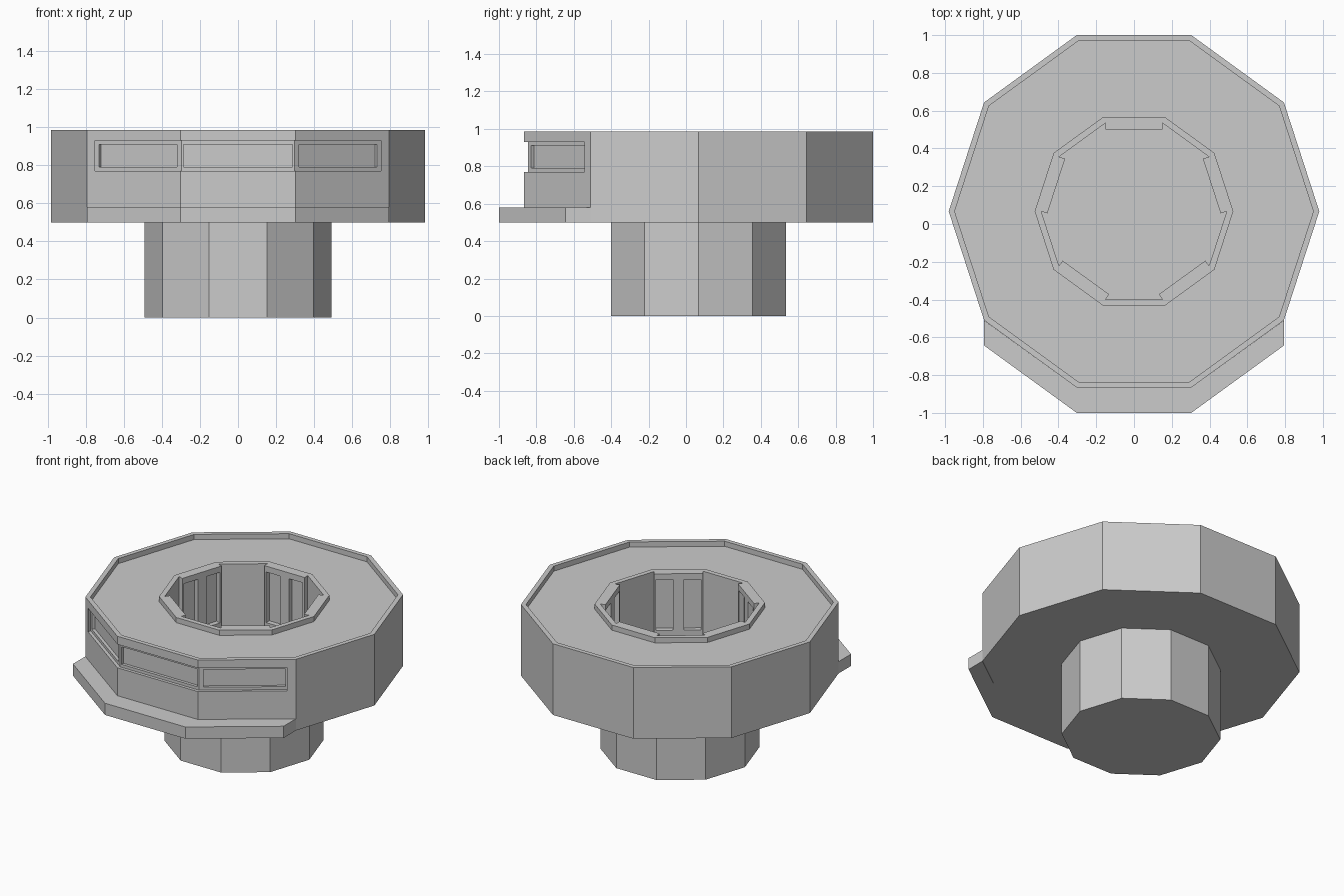
import bpy, bmesh, math
from mathutils import Vector

if "Cube" in bpy.data.objects:
    bpy.data.objects.remove(bpy.data.objects["Cube"])

CY = 0.067                      # decagon axis sits slightly behind the origin
C18 = math.cos(math.pi / 10)


def finish(name, bm):
    bmesh.ops.recalc_face_normals(bm, faces=bm.faces)
    me = bpy.data.meshes.new(name)
    bm.to_mesh(me)
    bm.free()
    ob = bpy.data.objects.new(name, me)
    bpy.context.collection.objects.link(ob)
    return ob


def prism(bm, pts, z0, z1):
    """Extruded outline between two heights."""
    lo = [bm.verts.new((x, y, z0)) for x, y in pts]
    hi = [bm.verts.new((x, y, z1)) for x, y in pts]
    bm.faces.new(lo)
    bm.faces.new(hi)
    n = len(pts)
    for i in range(n):
        j = (i + 1) % n
        bm.faces.new((lo[i], lo[j], hi[j], hi[i]))


def decagon(apothem):
    r = apothem / C18
    return [(r * math.cos(i * math.pi / 5), CY + r * math.sin(i * math.pi / 5)) for i in range(10)]


def block(bm, deg, r0, r1, t0, t1, z0, z1):
    """Box facing the axis at an angle: radial r0-r1, sideways t0-t1."""
    a = math.radians(deg)
    c, s = math.cos(a), math.sin(a)
    pts = [(r * c - t * s, CY + r * s + t * c)
           for r, t in ((r0, t0), (r1, t0), (r1, t1), (r0, t1))]
    prism(bm, pts, z0, z1)


def cut(ob, bm):
    """Subtract the cutter and bake the result."""
    cutter = finish("cutter", bm)
    cutter.hide_render = True
    mod = ob.modifiers.new("cut", 'BOOLEAN')
    mod.operation = 'DIFFERENCE'
    mod.solver = 'EXACT'
    mod.object = cutter
    bpy.context.view_layer.objects.active = ob
    bpy.ops.object.modifier_apply(modifier=mod.name)
    bpy.data.objects.remove(cutter)


# Head: ten-sided ring with outer lip, sunken deck and inner collar
profile = [(0.933, 0.5), (0.933, 0.985), (0.903, 0.985), (0.903, 0.95),
           (0.5, 0.95), (0.5, 0.985), (0.467, 0.985), (0.467, 0.5)]
bm = bmesh.new()
loops = [[bm.verts.new((x, y, z)) for x, y in decagon(a)] for a, z in profile]
for k, lo in enumerate(loops):
    hi = loops[(k + 1) % len(loops)]
    for i in range(10):
        j = (i + 1) % 10
        bm.faces.new((lo[i], lo[j], hi[j], hi[i]))
head = finish("head", bm)

# Sunken window band across the three front faces
bm = bmesh.new()
prism(bm, [(-0.75, -1.1), (0.75, -1.1), (0.75, -0.516), (0.296, -0.845),
           (-0.296, -0.845), (-0.75, -0.516)], 0.77, 0.93)
cut(head, bm)

# Window panes set deeper in the band
bm = bmesh.new()
block(bm, -90, 0.892, 0.96, -0.285, 0.285, 0.79, 0.91)
block(bm, -54, 0.892, 0.96, -0.267, 0.24, 0.79, 0.91)
block(bm, -126, 0.892, 0.96, -0.24, 0.267, 0.79, 0.91)
cut(head, bm)

# Stem, which also closes the bottom of the bore
bm = bmesh.new()
prism(bm, decagon(0.467), 0.0, 0.5)
finish("stem", bm)

# Front balcony step
bm = bmesh.new()
prism(bm, [(-0.794, -0.51), (-0.794, -0.643), (-0.303, -1.0), (0.303, -1.0),
           (0.794, -0.643), (0.794, -0.51), (0.303, -0.866), (-0.303, -0.866)], 0.5, 0.58)
finish("front_step", bm)

# Five slotted panels on alternate walls of the bore
for k in range(5):
    deg = 90 + 72 * k
    bm = bmesh.new()
    block(bm, deg, 0.433, 0.467, -0.152, 0.152, 0.5, 0.985)
    panel = finish("bore_panel_%d" % (k + 1), bm)
    bm = bmesh.new()
    for side in (-1, 1):
        t = sorted((side * 0.033, side * 0.138))
        block(bm, deg, 0.4, 0.5, t[0], t[1], 0.6, 0.945)
    cut(panel, bm)
